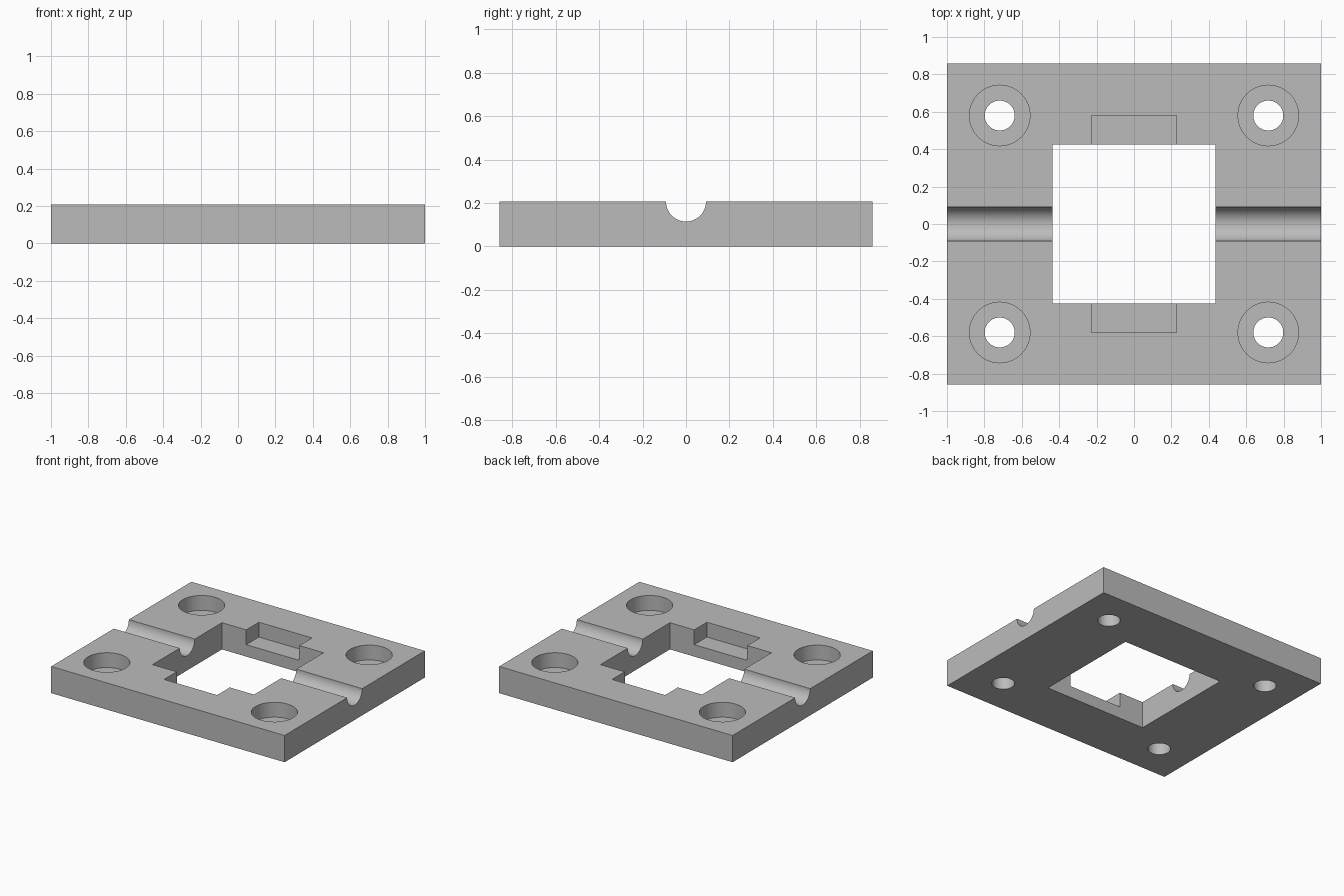
import bpy
import math

if "Cube" in bpy.data.objects:
    bpy.data.objects.remove(bpy.data.objects["Cube"], do_unlink=True)

WIDTH, DEPTH, HEIGHT = 2.0, 1.716, 0.207
FLOOR = 0.092      # level of the pocket and counterbore floors
ABOVE = 0.4        # cutters reach past the top face

grey = bpy.data.materials.new("plain_grey")
grey.use_nodes = True
colour = (0.5, 0.5, 0.5, 1)
grey.diffuse_color = colour
grey.node_tree.nodes["Principled BSDF"].inputs["Base Color"].default_value = colour


def box(name, x, y, low, high):
    bpy.ops.mesh.primitive_cube_add(size=1, location=(0, 0, (low + high) / 2))
    ob = bpy.context.object
    ob.name = name
    ob.scale = (x, y, high - low)
    bpy.ops.object.transform_apply(location=True, rotation=False, scale=True)
    ob.data.materials.append(grey)
    return ob


def rod(name, radius, length, location, rotation=(0, 0, 0)):
    bpy.ops.mesh.primitive_cylinder_add(
        vertices=64, radius=radius, depth=length, location=location, rotation=rotation)
    ob = bpy.context.object
    ob.name = name
    ob.data.materials.append(grey)
    return ob


plate = box("mounting_plate", WIDTH, DEPTH, 0, HEIGHT)

# Central window, the two shallow pockets beside it, and the round groove
cutters = [
    box("window_cutter", 0.87, 0.85, -ABOVE, ABOVE),
    box("pocket_cutter", 0.454, 1.16, FLOOR, ABOVE),
    rod("groove_cutter", 0.092, 2.4, (0, 0, HEIGHT), (0, math.pi / 2, 0)),
]

# Counterbored screw holes in the corners
for x in (-0.718, 0.718):
    for y in (-0.58, 0.58):
        cutters.append(rod("hole_cutter", 0.08, 2 * ABOVE, (x, y, 0)))
        cutters.append(rod("counterbore_cutter", 0.162, ABOVE - FLOOR,
                           (x, y, (ABOVE + FLOOR) / 2)))

for cutter in cutters:
    cutter.hide_render = True
    cut = plate.modifiers.new(cutter.name, "BOOLEAN")
    cut.operation = "DIFFERENCE"
    cut.solver = "EXACT"
    cut.object = cutter

# Apply the cuts, then discard the cutters
bpy.ops.object.select_all(action="DESELECT")
plate.select_set(True)
bpy.context.view_layer.objects.active = plate
for name in [m.name for m in plate.modifiers]:
    bpy.ops.object.modifier_apply(modifier=name)
for cutter in cutters:
    bpy.data.objects.remove(cutter, do_unlink=True)

bpy.ops.object.shade_smooth_by_angle(angle=math.radians(30))
